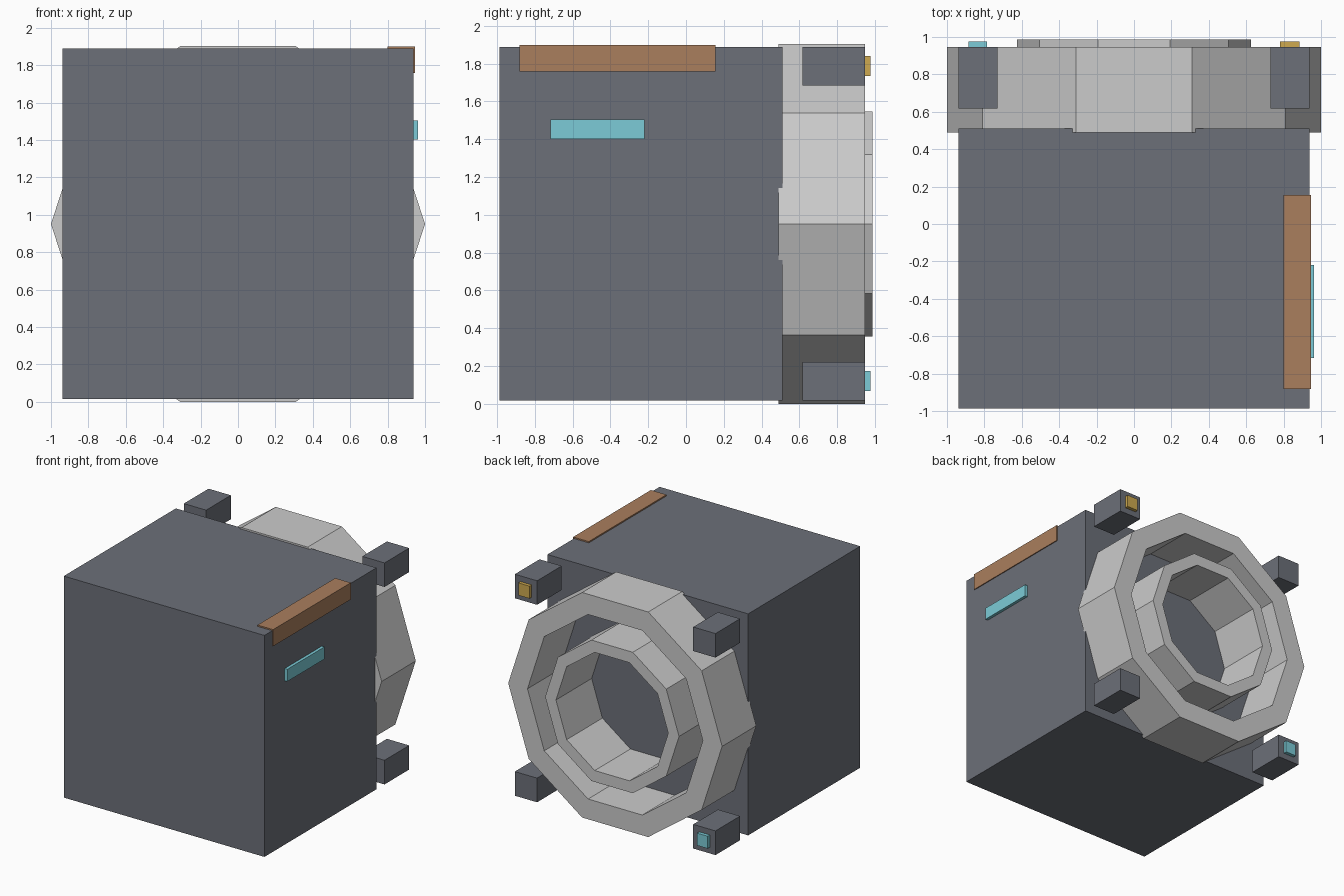
import bpy, bmesh, math

if "Cube" in bpy.data.objects:
    bpy.data.objects.remove(bpy.data.objects["Cube"])

ZC = 0.951  # height of the port axis


def material(name, color):
    m = bpy.data.materials.new(name)
    m.diffuse_color = (*color, 1)
    m.use_nodes = True
    m.node_tree.nodes["Principled BSDF"].inputs["Base Color"].default_value = m.diffuse_color
    return m


def finish(name, bm, mat=None):
    bmesh.ops.recalc_face_normals(bm, faces=bm.faces)
    me = bpy.data.meshes.new(name)
    bm.to_mesh(me)
    bm.free()
    ob = bpy.data.objects.new(name, me)
    bpy.context.collection.objects.link(ob)
    if mat:
        me.materials.append(mat)
    return ob


def box(name, x, y, z, mat=None):
    bm = bmesh.new()
    bmesh.ops.create_cube(bm, size=1)
    for v in bm.verts:
        for i, (lo, hi) in enumerate((x, y, z)):
            v.co[i] = lo if v.co[i] < 0 else hi
    return finish(name, bm, mat)


def ring(name, r_out, r_in, y0, y1, sides=10):
    """Flat-sided tube along y."""
    bm = bmesh.new()
    profile = [(r_out, y0), (r_out, y1), (r_in, y1), (r_in, y0)]
    rows = []
    for i in range(sides):
        a = 2 * math.pi * i / sides
        rows.append([bm.verts.new((r * math.cos(a), y, ZC + r * math.sin(a)))
                     for r, y in profile])
    for i in range(sides):
        a, b = rows[i], rows[(i + 1) % sides]
        for j in range(4):
            k = (j + 1) % 4
            bm.faces.new((a[j], a[k], b[k], b[j]))
    return finish(name, bm)


hull = material("hull_grey", (0.15, 0.16, 0.19))
brown = material("brown", (0.40, 0.21, 0.11))
cyan = material("cyan", (0.20, 0.60, 0.68))
yellow = material("yellow", (0.62, 0.40, 0.08))

# Main block
box("body", (-0.938, 0.938), (-0.987, 0.51), (0.016, 1.888), hull)

# Round port on the back: collar and inner tube
ring("outer_collar", 1.0, 0.82, 0.49, 0.946)
ring("inner_tube", 0.626, 0.525, 0.49, 0.987)

# Four corner blocks standing off the back
for sx, side in ((1, "right"), (-1, "left")):
    for z, level in (((1.685, 1.888), "top"), ((0.016, 0.22), "bottom")):
        box(f"corner_block_{level}_{side}", sorted((sx * 0.73, sx * 0.938)),
            (0.617, 0.946), z, hull)

# Small lamps on two opposite corner blocks
box("yellow_lamp", (0.78, 0.885), (0.94, 0.975), (1.735, 1.84), yellow)
box("cyan_lamp", (-0.885, -0.785), (0.94, 0.975), (0.068, 0.172), cyan)

# Edge strip and side light
box("edge_strip", (0.80, 0.946), (-0.882, 0.156), (1.758, 1.899), brown)
box("side_light", (0.92, 0.963), (-0.717, -0.219), (1.402, 1.505), cyan)
